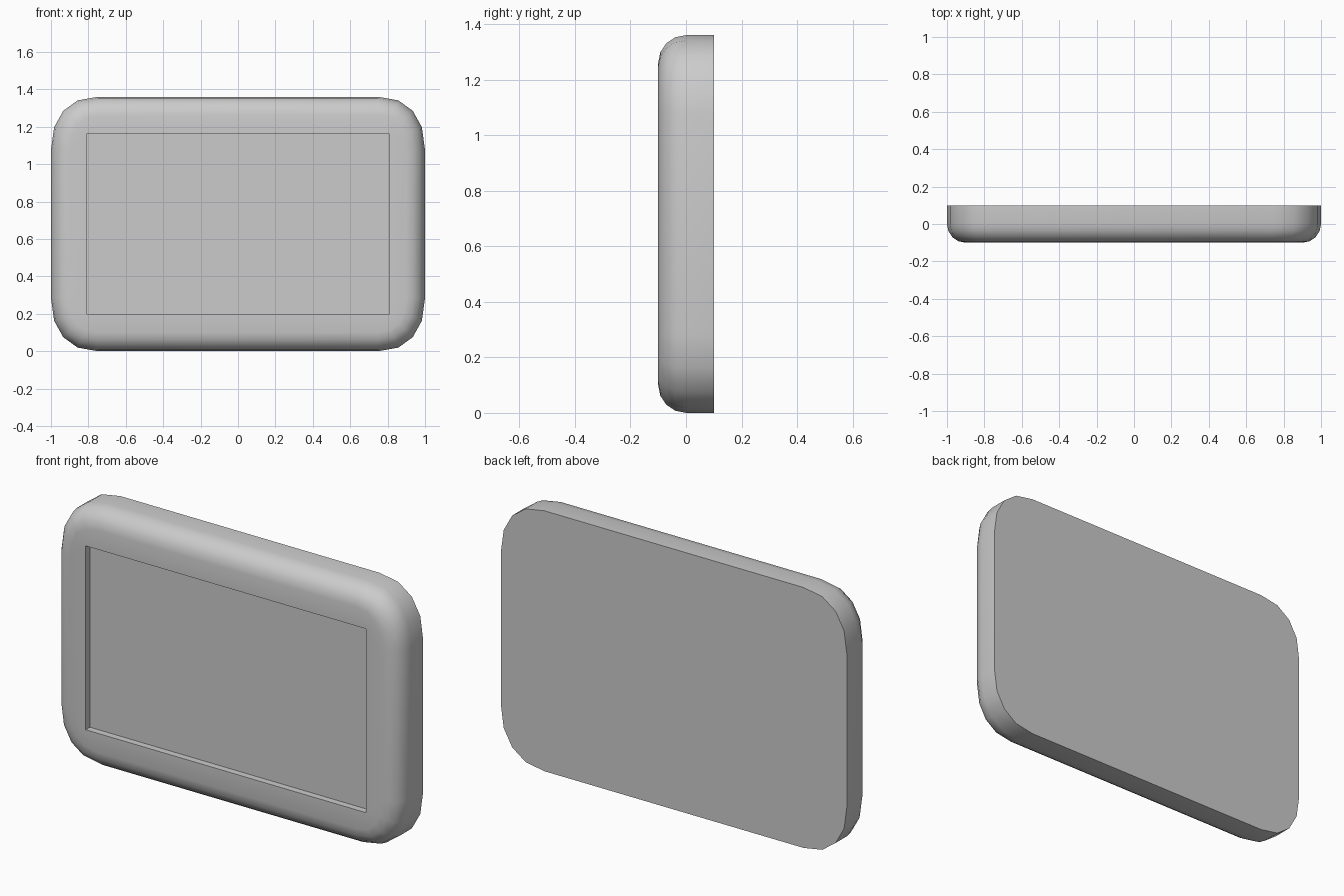
import bpy, bmesh, math

if "Cube" in bpy.data.objects:
    bpy.data.objects.remove(bpy.data.objects["Cube"])

CZ = 0.68  # height of the panel centre


def ring(bm, y, hw, hh, rx, rz):
    """20-point rounded rectangle in the XZ plane, 4 segments per corner."""
    verts = []
    for q, (sx, sz) in enumerate(((1, 1), (-1, 1), (-1, -1), (1, -1))):
        for k in range(5):
            t = (k if q % 2 == 0 else 4 - k) * math.pi / 8
            c = max(math.cos(t), 0.0) if k % 4 or abs(t) < 0.1 else 0.0
            x = hw - rx + rx * c ** 0.88
            z = hh - rz + rz * math.sin(t) ** 0.88
            verts.append(bm.verts.new((sx * x, y, CZ + sz * z)))
    return verts


bm = bmesh.new()

# back edge, then the quarter-round front edge
rings = [ring(bm, 0.10, 1.0, CZ, 0.25, 0.285)]
for k in range(5):
    a = k * math.pi / 8
    i = 0.1 * (1 - math.cos(a))
    rings.append(ring(bm, -0.1 * math.sin(a), 1 - i, CZ - i, 0.25 - i, 0.285 - i))

# sharp rectangular recess: opening and floor
for y in (-0.10, -0.065):
    rings.append(ring(bm, y, 0.81, 0.48, 0, 0))

# walls between rings, back cap and recess floor
for a, b in zip(rings, rings[1:]):
    for j in range(20):
        n = (j + 1) % 20
        bm.faces.new((a[j], a[n], b[n], b[j]))
bm.faces.new(rings[0])
bm.faces.new(rings[-1])
bmesh.ops.remove_doubles(bm, verts=bm.verts[:], dist=1e-5)
bmesh.ops.recalc_face_normals(bm, faces=bm.faces[:])

mesh = bpy.data.meshes.new("screen_panel")
bm.to_mesh(mesh)
bm.free()
panel = bpy.data.objects.new("screen_panel", mesh)
bpy.context.collection.objects.link(panel)
bpy.context.view_layer.objects.active = panel
panel.select_set(True)
bpy.ops.object.shade_smooth_by_angle(angle=math.radians(35))
